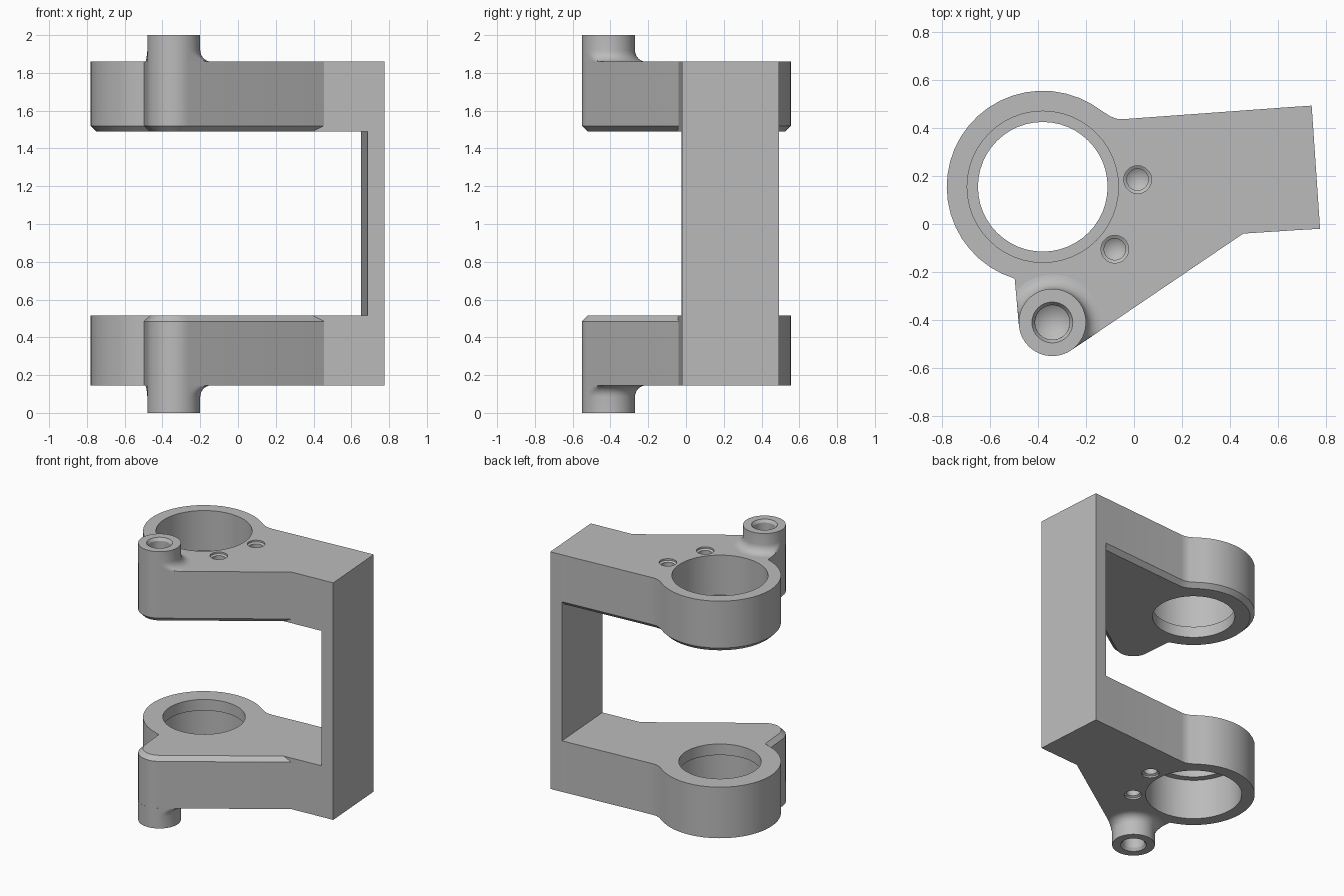
import bpy, bmesh
from math import sin, cos, pi, radians
from mathutils import Vector

cube = bpy.data.objects.get("Cube")
if cube:
    bpy.data.objects.remove(cube)

metal = bpy.data.materials.new("grey metal")
metal.use_nodes = True
GREY = (0.5, 0.5, 0.5, 1)
metal.diffuse_color = GREY
metal.node_tree.nodes["Principled BSDF"].inputs["Base Color"].default_value = GREY

RING = Vector((-0.38, 0.155))
BOSS = Vector((-0.34, -0.41))
BOSS_R = 0.14
LEFT, RIGHT = radians(185), radians(304)   # where the boss meets the straight sides
THICK, CHAMFER = 0.369, 0.03


def arc(centre, r, a0, a1, n):
    return [centre + r * Vector((cos(a0 + (a1 - a0) * i / n), sin(a0 + (a1 - a0) * i / n)))
            for i in range(n + 1)]


def inset_loop(loop, insets):
    """Move each edge of a counter-clockwise loop inward by its own distance."""
    out = []
    for i, p in enumerate(loop):
        a = (p - loop[i - 1]).normalized()
        b = (loop[(i + 1) % len(loop)] - p).normalized()
        n0, n1 = Vector((-a.y, a.x)), Vector((-b.y, b.x))
        d0, d1 = insets[i - 1], insets[i]
        det = n0.x * n1.y - n0.y * n1.x
        if abs(det) < 1e-3:
            out.append(p + n0 * d0)
        else:
            out.append(p + Vector((d0 * n1.y - d1 * n0.y, d1 * n0.x - d0 * n1.x)) / det)
    return out


def bridge(bm, a, b):
    n = len(a)
    for i in range(n):
        bm.faces.new((a[i], a[(i + 1) % n], b[(i + 1) % n], b[i]))


def stack(bm, layers):
    """Solid through (loop, z) layers, capped at both ends."""
    rows = [[bm.verts.new((p.x, p.y, z)) for p in loop] for loop, z in layers]
    for a, b in zip(rows, rows[1:]):
        bridge(bm, a, b)
    bm.faces.new(rows[0])
    bm.faces.new(rows[-1])


def lathe(bm, centre, profile, z, n=32, limit=None, closed=False):
    """Turn (radius, height) points about a vertical axis; z maps height to world."""
    rows = []
    for r, h in profile:
        row = []
        for i in range(n):
            a = 2 * pi * i / n
            rr = min(r, limit(a)) if limit else r
            row.append(bm.verts.new((centre.x + rr * cos(a), centre.y + rr * sin(a), z(h))))
        rows.append(row)
    for a, b in zip(rows, rows[1:] + (rows[:1] if closed else [])):
        bridge(bm, a, b)
    if not closed:
        bm.faces.new(rows[0])
        bm.faces.new(rows[-1])


def finish(bm, name):
    bmesh.ops.remove_doubles(bm, verts=bm.verts, dist=1e-5)
    bmesh.ops.dissolve_degenerate(bm, edges=bm.edges, dist=1e-5)
    bmesh.ops.recalc_face_normals(bm, faces=bm.faces)
    mesh = bpy.data.meshes.new(name)
    bm.to_mesh(mesh)
    bm.free()
    mesh.materials.append(metal)
    ob = bpy.data.objects.new(name, mesh)
    bpy.context.collection.objects.link(ob)
    return ob


def smooth(ob):
    bpy.ops.object.select_all(action="DESELECT")
    ob.select_set(True)
    bpy.context.view_layer.objects.active = ob
    bpy.ops.object.shade_smooth_by_angle(angle=radians(30))


def cut(ob, cutter):
    mod = ob.modifiers.new("holes", "BOOLEAN")
    mod.operation, mod.solver, mod.object = "DIFFERENCE", "EXACT", cutter
    bpy.context.view_layer.objects.active = ob
    bpy.ops.object.modifier_apply(modifier=mod.name)
    bpy.data.objects.remove(cutter)


# Plan outline of an arm: ring, boss corner, then the straight neck
ring = arc(RING, 0.4, radians(60), radians(253), 24)
boss = arc(BOSS, BOSS_R, LEFT, RIGHT, 12)
wall_inner = [Vector((0.685, -0.025)), Vector((0.65, 0.487))]
neck = [Vector((0.455, -0.04))] + wall_inner + [
    Vector((-0.04, 0.437)), Vector((-0.07, 0.438)), Vector((-0.1, 0.449))]
outline = ring + boss + neck
first_boss_edge = len(ring) - 1
corner = len(ring) + len(boss)


def boss_limit(a):
    """Keep the boss fillet inside the arm outline."""
    if LEFT <= a <= RIGHT:
        return BOSS_R
    return min([BOSS_R / cos(a - n) for n in (LEFT, RIGHT) if cos(a - n) > 0.05] + [1])


def make_arm(prefix, base, side, boss_top, chamfered):
    """Arm with heights measured outward from its inner face."""
    z = lambda h: base + side * h

    # Arm plate, chamfered round its inner face
    bm = bmesh.new()
    insets = [CHAMFER if chamfered(i) else 0 for i in range(len(outline))]
    stack(bm, [(outline, z(THICK)), (outline, z(CHAMFER)), (inset_loop(outline, insets), z(0))])
    arm = finish(bm, prefix + "_arm")

    # Stepped bore, two pin holes and the hole under the boss
    bm = bmesh.new()
    lathe(bm, RING, [(0.27, -0.1), (0.27, 0.08), (0.315, 0.08), (0.315, 0.5)], z, 48)
    for x, y in ((0.015, 0.185), (-0.08, -0.105)):
        lathe(bm, Vector((x, y)), [(0, 0.15), (0.045, 0.18), (0.045, THICK - 0.02),
                                   (0.058, THICK - 0.012), (0.058, 0.45)], z, 20)
    lathe(bm, BOSS, [(0, 0.15), (0.072, 0.2), (0.072, 0.45)], z)
    cut(arm, finish(bm, prefix + "_hole_cutter"))
    smooth(arm)

    # Hollow boss with a filleted foot
    fillet = [(BOSS_R + 0.06 * (1 - sin(t)), THICK + 0.06 * (1 - cos(t)))
              for t in (pi / 2 * k / 6 for k in range(7))]
    bm = bmesh.new()
    lathe(bm, BOSS, fillet + [(BOSS_R, boss_top), (0.085, boss_top),
                              (0.072, boss_top - 0.02), (0.072, THICK)],
          z, 72, boss_limit, closed=True)
    smooth(finish(bm, prefix + "_boss"))


make_arm("upper", 1.49, 1, 0.51, lambda i: i not in (corner, corner + 1))
make_arm("lower", 0.515, -1, 0.515, lambda i: first_boss_edge <= i < corner)

# Upright wall joining the two arms
plan = [wall_inner[0], Vector((0.775, -0.02)), Vector((0.74, 0.493)), wall_inner[1]]
bm = bmesh.new()
stack(bm, [(plan, 0.146), (plan, 1.859)])
finish(bm, "upright_wall")
